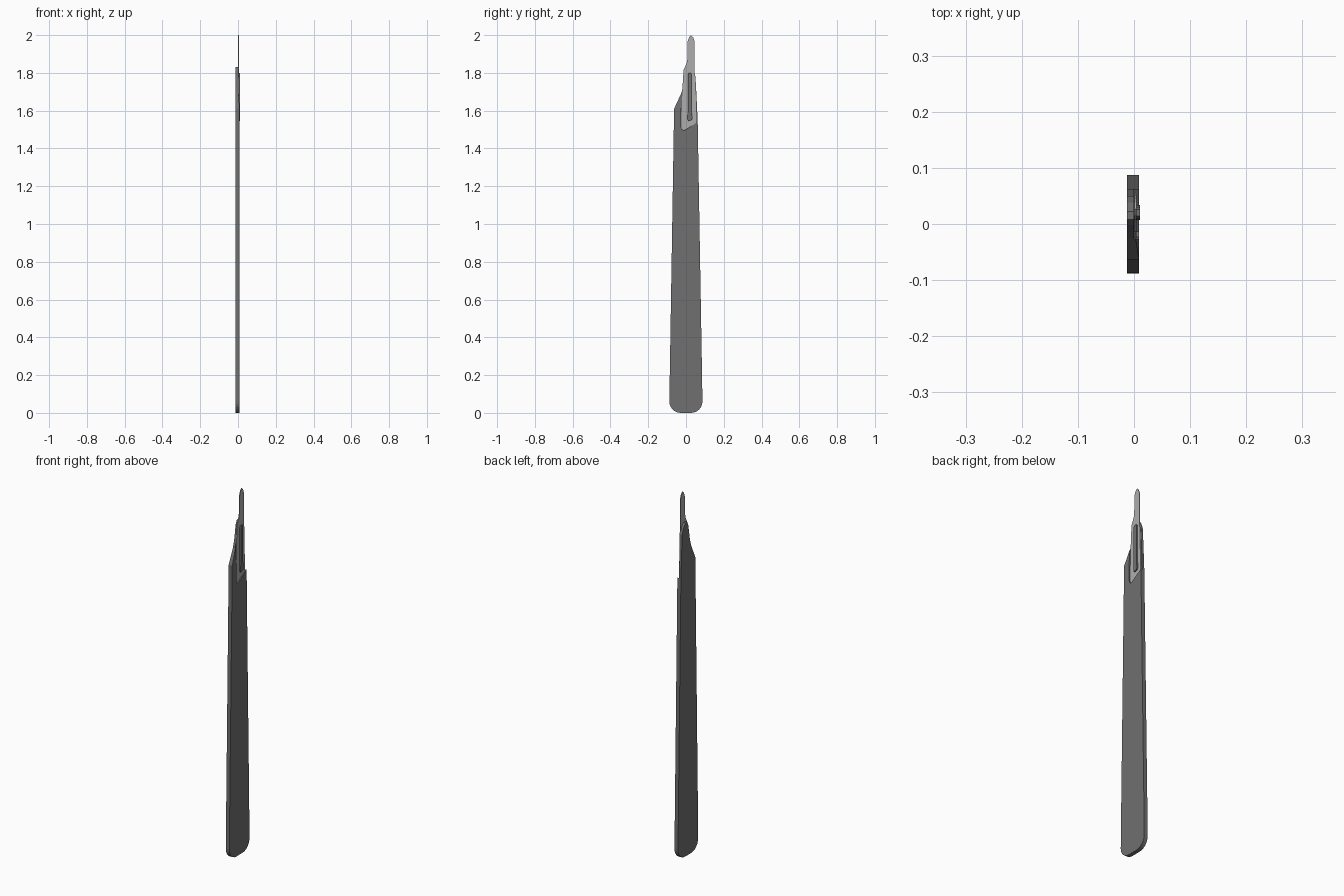
import bpy, bmesh
from math import sin, cos, pi

if "Cube" in bpy.data.objects:
    bpy.data.objects.remove(bpy.data.objects["Cube"])


def material(name, v):
    m = bpy.data.materials.new(name)
    m.diffuse_color = (v, v, v, 1)
    m.use_nodes = True
    m.node_tree.nodes["Principled BSDF"].inputs["Base Color"].default_value = m.diffuse_color
    return m


DARK = material("dark_steel", 0.16)
LIGHT = material("bright_steel", 0.42)


def plate(name, loops, x0, x1, mat):
    """Flat plate in the YZ plane from outline loops (extra loops are holes)."""
    cu = bpy.data.curves.new(name, 'CURVE')
    cu.dimensions = '2D'
    cu.fill_mode = 'BOTH'
    cu.extrude = (x1 - x0) / 2
    for pts in loops:
        s = cu.splines.new('POLY')
        s.points.add(len(pts) - 1)
        for p, (y, z) in zip(s.points, pts):
            p.co = (y, z, 0, 1)
        s.use_cyclic_u = True
        s.use_smooth = False
    ob = bpy.data.objects.new(name, cu)
    bpy.context.collection.objects.link(ob)
    ob.location.x = (x0 + x1) / 2
    ob.rotation_euler = (pi / 2, 0, pi / 2)
    cu.materials.append(mat)
    bpy.ops.object.select_all(action='DESELECT')
    ob.select_set(True)
    bpy.context.view_layer.objects.active = ob
    bpy.ops.object.convert(target='MESH')
    bm = bmesh.new()
    bm.from_mesh(ob.data)
    bmesh.ops.remove_doubles(bm, verts=bm.verts, dist=1e-5)
    bmesh.ops.recalc_face_normals(bm, faces=bm.faces)
    bm.to_mesh(ob.data)
    bm.free()
    return ob


def corner(cy, cz, ry, rz, a0, a1, n=6):
    return [(cy + ry * cos(a0 + (a1 - a0) * i / n),
             cz + rz * sin(a0 + (a1 - a0) * i / n)) for i in range(n + 1)]


BACK, SEAT, FRONT = -0.0125, 0.0, 0.009

# Edge where the full-thickness handle stops around the blade seat
seat_edge = [(0.062, 1.54), (-0.013, 1.493), (-0.023, 1.502), (-0.027, 1.52),
             (-0.027, 1.60), (-0.063, 1.61)]

# Handle body with rounded foot
body = (corner(-0.028, 0.06, 0.06, 0.06, pi, 1.5 * pi)
        + corner(0.027, 0.06, 0.06, 0.06, 1.5 * pi, 2 * pi)
        + [(0.085, 0.2)] + seat_edge + [(-0.086, 0.2)])
plate("handle", [body], BACK, FRONT, DARK)

# Thinner tang behind the blade
tang = seat_edge[::-1] + [(0.055, 1.69), (0.050, 1.78), (0.038, 1.81),
                          (0.022, 1.83), (0.008, 1.83), (-0.002, 1.81),
                          (-0.015, 1.73), (-0.026, 1.69)]
plate("tang", [tang], BACK, SEAT, DARK)

# Sloping shoulder beside the blade
bm = bmesh.new()
low = [(-0.063, 1.61), (-0.027, 1.60)]
pts = [(x, y, z) for y, z in low for x in (SEAT, FRONT)]
pts += [(SEAT, -0.026, 1.69), (SEAT + 0.003, -0.026, 1.69)]
bmesh.ops.convex_hull(bm, input=[bm.verts.new(p) for p in pts])
me = bpy.data.meshes.new("shoulder")
bm.to_mesh(me)
bm.free()
me.materials.append(DARK)
bpy.context.collection.objects.link(bpy.data.objects.new("shoulder", me))


# Blade with keyhole slot, and the mounting rib that fills the slot
def slot(g):
    return [(0.010 - g, 1.60), (0.010 - g, 1.79 + g), (0.014, 1.80 + g),
            (0.026, 1.80 + g), (0.030 + g, 1.79 + g), (0.030 + g, 1.60),
            (0.034 + g, 1.56), (0.030, 1.55 - g), (0.012, 1.545 - g),
            (0.007 - g, 1.555)]


blade = [(0.053, 1.533), (0.051, 1.75), (0.046, 1.80), (0.046, 1.965),
         (0.037, 1.99), (0.027, 2.0), (0.017, 1.99), (0.008, 1.965),
         (0.007, 1.87), (0.003, 1.85), (-0.013, 1.815), (-0.018, 1.735),
         (-0.025, 1.52), (-0.022, 1.504), (-0.013, 1.497)]
plate("blade", [blade, slot(0.002)], SEAT + 0.0005, 0.0045, LIGHT)
plate("mounting_rib", [slot(0)], SEAT, 0.0105, DARK)
